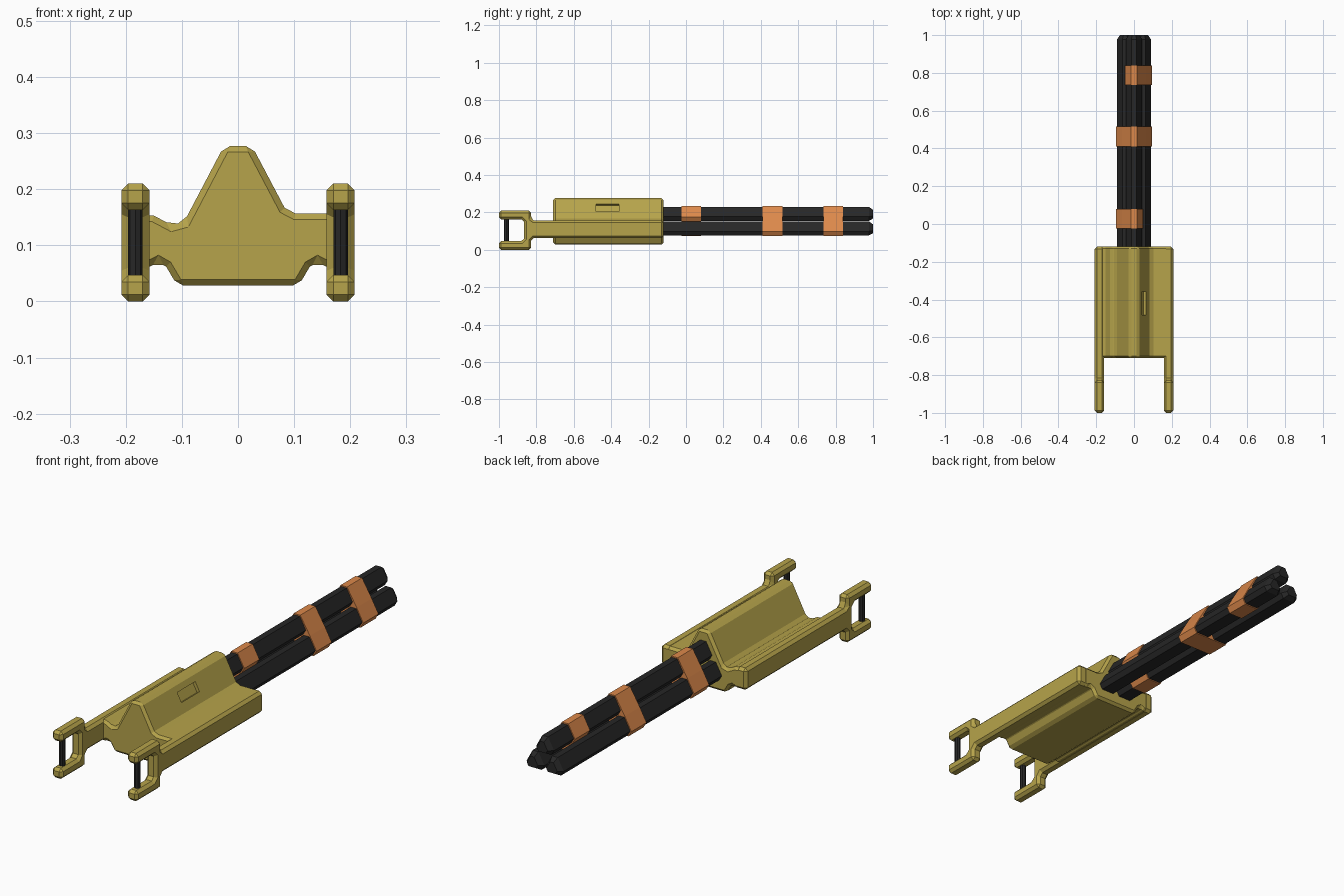
import bpy, bmesh, math
from mathutils import Vector

if "Cube" in bpy.data.objects:
    bpy.data.objects.remove(bpy.data.objects["Cube"])


def material(name, rgb):
    m = bpy.data.materials.new(name)
    m.diffuse_color = (*rgb, 1)
    m.use_nodes = True
    m.node_tree.nodes["Principled BSDF"].inputs["Base Color"].default_value = m.diffuse_color
    return m


GOLD = material("brass", (0.47, 0.37, 0.07))
BLACK = material("black_metal", (0.02, 0.02, 0.02))
COPPER = material("copper", (0.72, 0.25, 0.07))


def finish(name, bm, mat):
    bmesh.ops.recalc_face_normals(bm, faces=bm.faces)
    me = bpy.data.meshes.new(name)
    bm.to_mesh(me)
    bm.free()
    me.materials.append(mat)
    ob = bpy.data.objects.new(name, me)
    bpy.context.collection.objects.link(ob)
    return ob


def prism(name, pts, a, b, mat, axis="Y"):
    """Extrude a closed profile: (x, z) along Y, or (y, z) along X."""
    bm = bmesh.new()
    co = (lambda p: (p[0], a, p[1])) if axis == "Y" else (lambda p: (a, p[0], p[1]))
    face = bm.faces.new([bm.verts.new(co(p)) for p in pts])
    ext = bmesh.ops.extrude_face_region(bm, geom=[face])
    d = Vector((0, b - a, 0)) if axis == "Y" else Vector((b - a, 0, 0))
    for v in ext["geom"]:
        if isinstance(v, bmesh.types.BMVert):
            v.co += d
    return finish(name, bm, mat)


def bevel(ob, width, angle=40):
    m = ob.modifiers.new("bevel", "BEVEL")
    m.width, m.segments = width, 1
    m.limit_method, m.angle_limit = "ANGLE", math.radians(angle)


def mirror_x(ob):
    ob.modifiers.new("mirror", "MIRROR")


# Receiver body: ridged section, slightly different on its left shoulder
body = prism("receiver_body", [
    (-0.025, 0.277), (0.025, 0.277), (0.083, 0.167), (0.102, 0.157), (0.18, 0.157),
    (0.18, 0.064), (0.157, 0.062), (0.142, 0.07), (0.128, 0.062), (0.108, 0.028),
    (-0.108, 0.028), (-0.128, 0.062), (-0.142, 0.07), (-0.157, 0.062), (-0.18, 0.064),
    (-0.18, 0.154), (-0.15, 0.153), (-0.118, 0.136), (-0.096, 0.142)],
    -0.71, -0.12, GOLD)
bevel(body, 0.011)

# Ejection slot recessed into the right slope
slope = math.atan2(0.058, 0.11)
bpy.ops.mesh.primitive_cube_add(size=1, location=(0.054, -0.42, 0.225),
                                rotation=(0, -slope, 0))
cutter = bpy.context.object
cutter.name = "slot_cutter"
cutter.scale = (0.03, 0.125, 0.044)
cutter.hide_render = True
cutter.hide_set(True)
cut = body.modifiers.new("slot", "BOOLEAN")
cut.object, cut.operation, cut.solver = cutter, "DIFFERENCE", "EXACT"

# Side rails ending in open front forks
rail = prism("side_rail_fork", [
    (-1, 0), (-0.828, 0), (-0.828, 0.048), (-0.815, 0.062), (-0.12, 0.062),
    (-0.12, 0.158), (-0.815, 0.158), (-0.828, 0.168), (-0.828, 0.21), (-1, 0.21),
    (-1, 0.163), (-0.88, 0.163), (-0.866, 0.15), (-0.866, 0.06), (-0.88, 0.047),
    (-1, 0.047)], 0.158, 0.208, GOLD, "X")
bevel(rail, 0.012, 50)
mirror_x(rail)

# Upright pins across the fork mouths
bm = bmesh.new()
bmesh.ops.create_cone(bm, cap_ends=True, segments=8, radius1=0.013, radius2=0.013, depth=0.14)
bmesh.ops.translate(bm, verts=bm.verts, vec=(0.183, -0.96, 0.105))
mirror_x(finish("fork_pin", bm, BLACK))

# Three barrels with truncated-triangle sections
SECTION = [(-0.014, 0.075), (0.014, 0.075), (0.043, 0.022), (0.03, 0),
           (-0.03, 0), (-0.043, 0.022)]
PLACES = {"top": (0, 0.155), "left": (-0.047, 0.077), "right": (0.047, 0.077)}


def section(key, grow=1.0):
    ox, oz = PLACES[key]
    return [(ox + x * grow, oz + 0.032 + (z - 0.032) * grow) for x, z in SECTION]


for key in PLACES:
    bm = bmesh.new()
    rings = [[bm.verts.new((x, y, z)) for x, z in section(key, s)]
             for y, s in ((-0.15, 1), (0.978, 1), (1.0, 0.62))]
    for r0, r1 in zip(rings, rings[1:]):
        for i in range(6):
            j = (i + 1) % 6
            bm.faces.new((r0[i], r0[j], r1[j], r1[i]))
    bm.faces.new(rings[0])
    bm.faces.new(rings[-1])
    finish(key + "_barrel", bm, BLACK)

# Copper bands hugging pairs of barrels, or all three
for name, y, keys in (("rear_band", -0.025, ("top", "left")),
                      ("middle_band", 0.41, ("top", "left", "right")),
                      ("muzzle_band", 0.735, ("top", "right"))):
    bm = bmesh.new()
    for key in keys:
        for x, z in section(key, 1.12):
            for yy in (y, y + 0.105):
                bm.verts.new((x, yy, z))
    hull = bmesh.ops.convex_hull(bm, input=bm.verts)
    inner = {g for g in hull["geom_interior"] if isinstance(g, bmesh.types.BMVert)}
    bmesh.ops.delete(bm, geom=list(inner), context="VERTS")
    bmesh.ops.dissolve_limit(bm, angle_limit=math.radians(2), verts=bm.verts, edges=bm.edges)
    finish(name, bm, COPPER)
